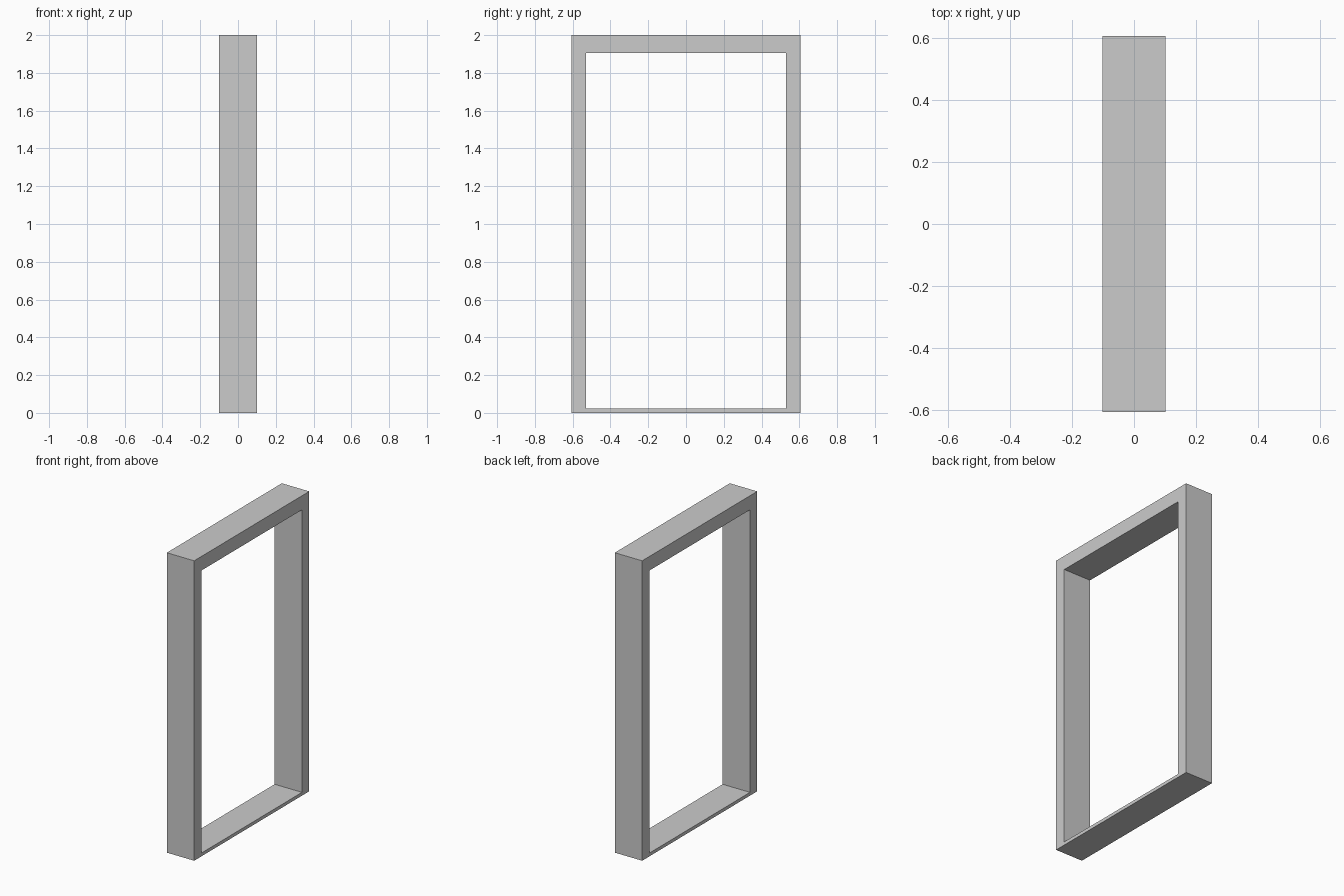
import bpy, bmesh

if "Cube" in bpy.data.objects:
    bpy.data.objects.remove(bpy.data.objects["Cube"])

DEPTH = 0.202
HALF_W, HEIGHT = 0.606, 2.0
IN_W, IN_BOTTOM, IN_TOP = 0.53, 0.022, 1.906


def rect(bm, half_w, z0, z1):
    pts = [(-half_w, z0), (half_w, z0), (half_w, z1), (-half_w, z1)]
    return [bm.verts.new((-DEPTH / 2, y, z)) for y, z in pts]


# Door frame: mitred ring of threshold, jambs and header, extruded through its depth
bm = bmesh.new()
outer = rect(bm, HALF_W, 0, HEIGHT)
inner = rect(bm, IN_W, IN_BOTTOM, IN_TOP)
ring = []
for i in range(4):
    j = (i + 1) % 4
    ring.append(bm.faces.new((outer[i], outer[j], inner[j], inner[i])))

ext = bmesh.ops.extrude_face_region(bm, geom=ring, use_keep_orig=True)
moved = [g for g in ext["geom"] if isinstance(g, bmesh.types.BMVert)]
bmesh.ops.translate(bm, verts=moved, vec=(DEPTH, 0, 0))
bmesh.ops.recalc_face_normals(bm, faces=bm.faces[:])

mesh = bpy.data.meshes.new("door_frame")
bm.to_mesh(mesh)
bm.free()
bpy.context.collection.objects.link(bpy.data.objects.new("door_frame", mesh))
